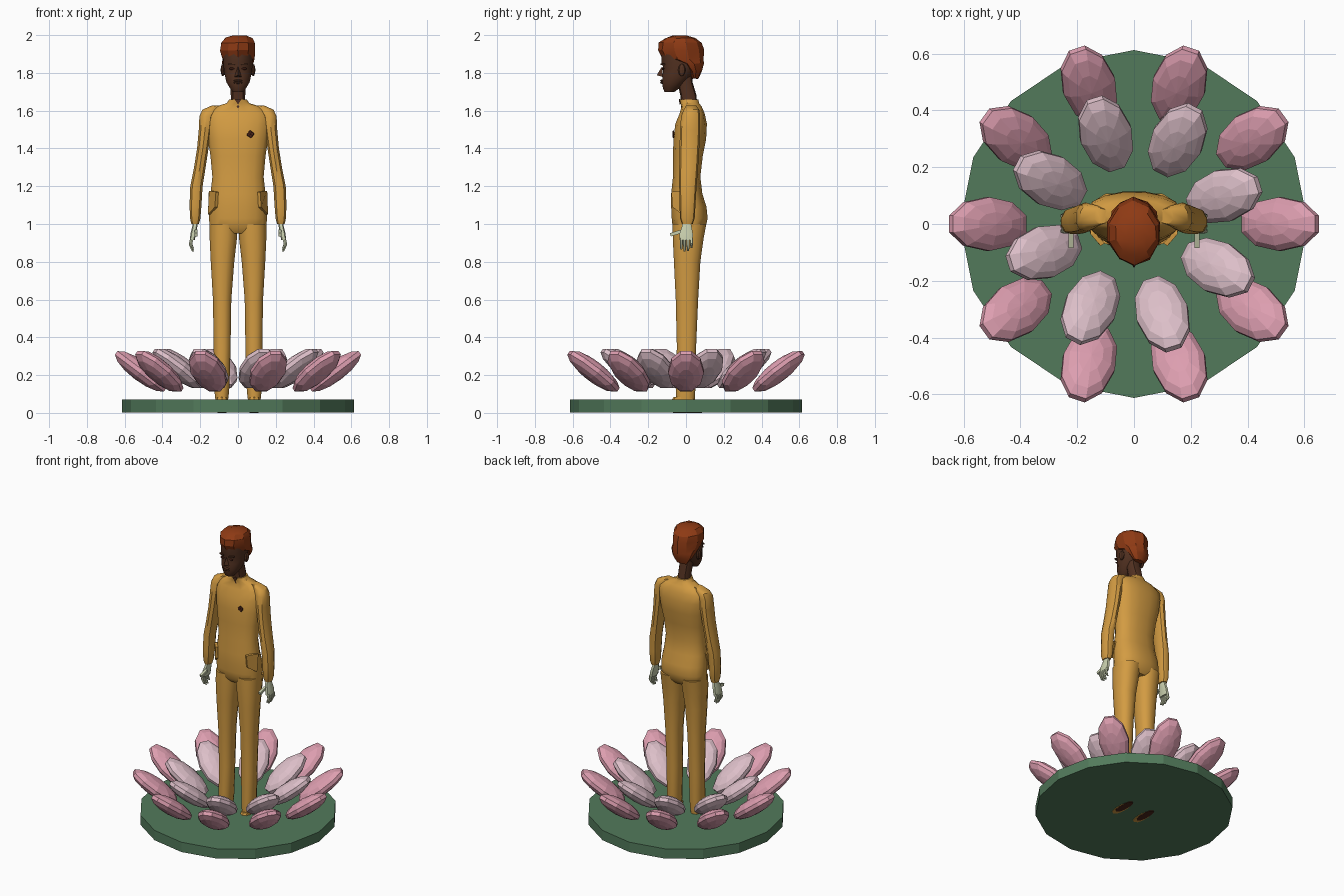
import bpy, bmesh, math, random
from mathutils import Matrix, Vector

random.seed(4)


def mat(name, rgb):
    m = bpy.data.materials.new(name)
    m.diffuse_color = (*rgb, 1)
    return m


OCHRE = mat("ochre cloth", (0.65, 0.33, 0.055))
SKIN = mat("brown skin", (0.085, 0.031, 0.015))
HAIR = mat("auburn hair", (0.27, 0.042, 0.007))
GLOVE = mat("pale green hand", (0.58, 0.62, 0.42))
GREEN = mat("leaf green", (0.085, 0.195, 0.105))
PINK = mat("rose pink", (0.72, 0.34, 0.43))
PALE = mat("pale pink", (0.72, 0.52, 0.58))
DARK = mat("dark brown", (0.07, 0.018, 0.010))


def finish(name, bm, material, angle=None):
    bmesh.ops.recalc_face_normals(bm, faces=bm.faces[:])
    me = bpy.data.meshes.new(name)
    bm.to_mesh(me)
    bm.free()
    me.materials.append(material)
    if angle:
        me.shade_smooth()
        me.set_sharp_from_angle(angle=math.radians(angle))
    ob = bpy.data.objects.new(name, me)
    bpy.context.collection.objects.link(ob)
    return ob


def loft(name, rows, material, n=12, e=0.85, angle=40, side=1, jitter=0.0):
    """Skin stacked superellipse sections, each given as (z, x0, x1, y0, y1)."""
    bm = bmesh.new()
    rings = []
    for z, x0, x1, y0, y1 in rows:
        ring = []
        for i in range(n):
            a = 2 * math.pi * (i + 0.5) / n
            c, s = math.cos(a), math.sin(a)
            x = (x0 + x1) / 2 + (x1 - x0) / 2 * math.copysign(abs(c) ** e, c)
            y = (y0 + y1) / 2 + (y1 - y0) / 2 * math.copysign(abs(s) ** e, s)
            j = [random.uniform(-jitter, jitter) for _ in range(3)]
            ring.append(bm.verts.new((side * x + j[0], y + j[1], z + j[2])))
        rings.append(ring)
    for a, b in zip(rings, rings[1:]):
        for i in range(n):
            bm.faces.new((a[i], a[(i + 1) % n], b[(i + 1) % n], b[i]))
    bm.faces.new(rings[0])
    bm.faces.new(rings[-1])
    return finish(name, bm, material, angle)


def box(name, centre, size, material, rot=None):
    bm = bmesh.new()
    m = Matrix.Translation(centre) @ (rot or Matrix()) @ Matrix.Diagonal((*size, 1))
    bmesh.ops.create_cube(bm, size=1, matrix=m)
    return finish(name, bm, material)


def plate(name, pts, material, depth=0.006):
    """Thin polygon facing the front; pts are (x, y, z)."""
    bm = bmesh.new()
    f = bm.faces.new([bm.verts.new(p) for p in pts])
    new = bmesh.ops.extrude_face_region(bm, geom=[f])["geom"]
    bmesh.ops.translate(bm, vec=(0, depth, 0),
                        verts=[v for v in new if isinstance(v, bmesh.types.BMVert)])
    return finish(name, bm, material)


def ellipsoid(name, m, material, u=8, v=6, angle=None):
    bm = bmesh.new()
    bmesh.ops.create_uvsphere(bm, u_segments=u, v_segments=v, radius=1, matrix=m)
    return finish(name, bm, material, angle)


# round base
bm = bmesh.new()
bmesh.ops.create_cone(bm, cap_ends=True, segments=16, radius1=0.613, radius2=0.613,
                      depth=0.067, matrix=Matrix.Translation((0, 0, 0.0365)))
finish("base_disc", bm, GREEN)


# two rings of flower petals
def petals(name, count, start, radius, z, tilt, scale, material):
    for i in range(count):
        m = (Matrix.Rotation(start + 2 * math.pi * i / count, 4, 'Z')
             @ Matrix.Translation((radius, 0, z))
             @ Matrix.Rotation(-math.radians(tilt), 4, 'Y')
             @ Matrix.Diagonal((*scale, 1)))
        ellipsoid(f"{name}_{i}", m, material, 10, 7)


petals("outer_petal", 10, 0, 0.515, 0.22, 37, (0.175, 0.097, 0.052), PINK)
petals("inner_petal", 8, math.radians(17.5), 0.333, 0.235, 37, (0.17, 0.095, 0.052), PALE)

# jumpsuit body
loft("torso", [(0.95, -0.10, 0.10, -0.05, 0.08), (0.98, -0.152, 0.152, -0.072, 0.105),
               (1.03, -0.156, 0.156, -0.077, 0.116), (1.09, -0.155, 0.155, -0.08, 0.11),
               (1.16, -0.148, 0.148, -0.08, 0.088), (1.25, -0.138, 0.138, -0.07, 0.077),
               (1.36, -0.148, 0.148, -0.07, 0.09), (1.45, -0.162, 0.162, -0.068, 0.108),
               (1.53, -0.172, 0.172, -0.058, 0.112), (1.585, -0.17, 0.17, -0.035, 0.10),
               (1.62, -0.125, 0.125, -0.025, 0.085), (1.64, -0.06, 0.06, -0.03, 0.07),
               (1.66, -0.047, 0.047, -0.033, 0.066)], OCHRE, n=16)

# neck, with the open notch of the collar
loft("neck", [(1.60, -0.04, 0.04, -0.025, 0.06), (1.68, -0.04, 0.04, -0.03, 0.056),
              (1.75, -0.042, 0.042, -0.045, 0.035), (1.82, -0.045, 0.045, -0.06, 0.03)],
     SKIN, n=10)
plate("collar_notch", [(-0.02, -0.038, 1.662), (0, -0.034, 1.632), (0.02, -0.038, 1.662)], SKIN)

for s, tag in ((-1, "left"), (1, "right")):
    # trouser leg and shoe
    loft(tag + "_leg", [(0.075, 0.05, 0.122, -0.055, 0.048), (0.14, 0.044, 0.128, -0.056, 0.052),
                        (0.35, 0.038, 0.13, -0.05, 0.055), (0.6, 0.034, 0.134, -0.056, 0.066),
                        (0.8, 0.018, 0.146, -0.066, 0.078), (0.92, 0.004, 0.152, -0.072, 0.095),
                        (1.0, 0.0, 0.152, -0.074, 0.11)], OCHRE, side=s)
    loft(tag + "_shoe", [(0.001, 0.053, 0.115, -0.10, 0.06), (0.03, 0.05, 0.12, -0.10, 0.06),
                         (0.085, 0.052, 0.12, -0.065, 0.045)], OCHRE, n=10, side=s)
    loft(tag + "_sole", [(0, 0.06, 0.11, -0.07, 0.085), (0.01, 0.06, 0.11, -0.07, 0.085)],
         DARK, n=10, side=s)

    # sleeve
    loft(tag + "_sleeve", [(1.0, 0.206, 0.248, -0.022, 0.036), (1.03, 0.198, 0.255, -0.032, 0.046),
                           (1.1, 0.192, 0.258, -0.034, 0.05), (1.2, 0.186, 0.254, -0.036, 0.056),
                           (1.3, 0.17, 0.234, -0.036, 0.064), (1.4, 0.155, 0.218, -0.034, 0.07),
                           (1.5, 0.14, 0.209, -0.032, 0.075), (1.57, 0.13, 0.206, -0.026, 0.075),
                           (1.605, 0.11, 0.19, -0.012, 0.07), (1.627, 0.09, 0.14, 0.0, 0.055)],
         OCHRE, n=10, side=s)

    # flared hip pocket
    bm = bmesh.new()
    top = [(0.115, -0.075, 1.17), (0.15, -0.035, 1.175), (0.152, 0.0, 1.165),
           (0.156, -0.02, 1.05), (0.12, -0.07, 1.09)]
    inner = [bm.verts.new((s * x * 0.9, y * 0.9, z)) for x, y, z in top]
    outer = [bm.verts.new((s * x * 1.02, y * 1.03, z)) for x, y, z in top]
    bm.faces.new(inner)
    bm.faces.new(outer)
    for i in range(5):
        k = (i + 1) % 5
        bm.faces.new((inner[i], inner[k], outer[k], outer[i]))
    finish(tag + "_pocket", bm, OCHRE)

    # hand: palm, two-jointed fingers and thumb
    loft(tag + "_palm", [(0.915, 0.228, 0.256, -0.035, 0.037), (0.95, 0.222, 0.252, -0.036, 0.038),
                         (0.99, 0.214, 0.242, -0.022, 0.03), (1.015, 0.215, 0.24, -0.018, 0.026)],
         GLOVE, n=8, e=0.6, side=s)
    for i, length in enumerate((0.055, 0.066, 0.064, 0.048)):
        y = -0.025 + 0.018 * i
        z = 0.92 - length
        loft(f"{tag}_finger_{i}", [(z, 0.232, 0.244, y - 0.005, y + 0.005),
                                   (0.92 - length / 2, 0.242, 0.26, y - 0.008, y + 0.008),
                                   (0.925, 0.235, 0.255, y - 0.008, y + 0.008)],
             GLOVE, n=6, side=s)
    box(tag + "_thumb", (s * 0.222, -0.053, 0.952), (0.017, 0.062, 0.018), GLOVE,
        Matrix.Rotation(0.3, 4, 'X'))

    # ear, eye and brow
    ellipsoid(tag + "_ear", Matrix.Translation((s * 0.08, -0.022, 1.815))
              @ Matrix.Diagonal((0.012, 0.02, 0.033, 1)), SKIN)
    ellipsoid(tag + "_eye", Matrix.Translation((s * 0.034, -0.121, 1.822))
              @ Matrix.Diagonal((0.015, 0.006, 0.006, 1)), DARK)
    box(tag + "_brow", (s * 0.035, -0.123, 1.845), (0.036, 0.012, 0.008), SKIN,
        Matrix.Rotation(s * 0.3, 4, 'Z'))

# head with nose and lips
loft("head", [(1.70, -0.03, 0.03, -0.115, -0.06), (1.72, -0.045, 0.045, -0.124, -0.03),
              (1.75, -0.063, 0.063, -0.128, 0.0), (1.79, -0.073, 0.073, -0.127, 0.04),
              (1.825, -0.078, 0.078, -0.122, 0.06), (1.85, -0.08, 0.08, -0.132, 0.07),
              (1.91, -0.08, 0.08, -0.132, 0.07)], SKIN, n=12, e=0.95)
bm = bmesh.new()
v = [bm.verts.new(p) for p in ((0, -0.126, 1.835), (-0.02, -0.122, 1.778), (0.02, -0.122, 1.778),
                               (0, -0.155, 1.788))]
for f in ((0, 1, 3), (0, 3, 2), (1, 2, 3), (0, 2, 1)):
    bm.faces.new([v[i] for i in f])
finish("nose", bm, SKIN)
for z in (1.748, 1.759):
    ellipsoid("lip", Matrix.Translation((0, -0.127, z))
              @ Matrix.Diagonal((0.024, 0.010, 0.006, 1)), SKIN)

# faceted swept hair
loft("hair", [(1.77, -0.04, 0.04, 0.03, 0.066), (1.81, -0.07, 0.07, 0.0, 0.086),
              (1.85, -0.086, 0.086, -0.045, 0.093), (1.875, -0.09, 0.09, -0.125, 0.095),
              (1.92, -0.098, 0.097, -0.15, 0.094), (1.96, -0.095, 0.095, -0.145, 0.082),
              (1.985, -0.07, 0.08, -0.11, 0.05), (1.997, -0.03, 0.045, -0.07, 0.0)],
     HAIR, n=10, e=1.1, angle=25, jitter=0.003)

# four-lobed chest badge
for i in range(4):
    a = math.pi / 2 * i + 0.15
    c = (0.066 + 0.01 * math.cos(a), -0.067, 1.475 + 0.01 * math.sin(a))
    ellipsoid(f"badge_lobe_{i}", Matrix.Translation(c)
              @ Matrix.Diagonal((0.010, 0.005, 0.010, 1)), DARK)
